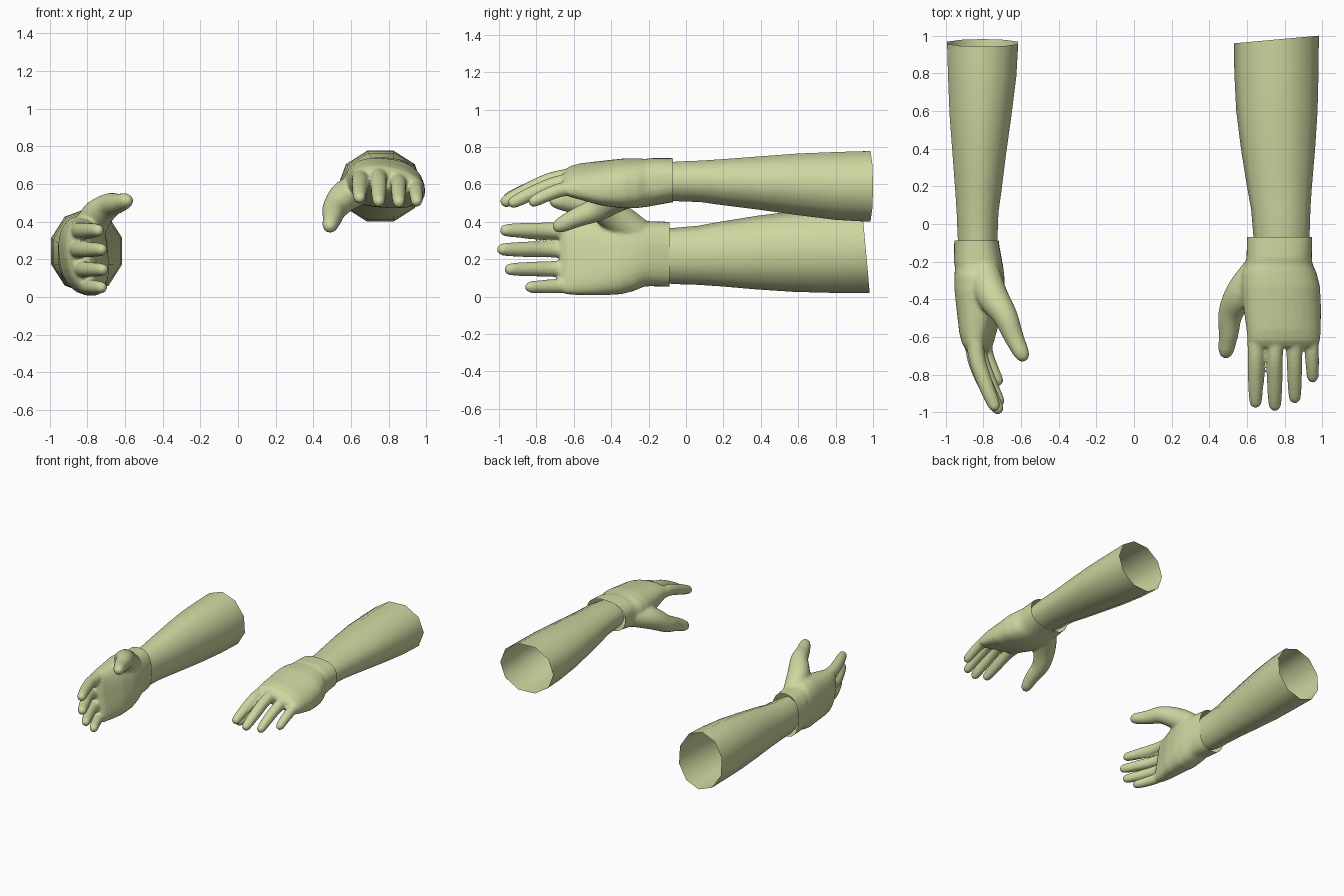
import bpy, bmesh, math
from mathutils import Vector, Matrix

if "Cube" in bpy.data.objects:
    bpy.data.objects.remove(bpy.data.objects["Cube"])

skin = bpy.data.materials.new("pale_olive")
skin.diffuse_color = (0.62, 0.67, 0.35, 1.0)
skin.use_nodes = True
skin.node_tree.nodes["Principled BSDF"].inputs["Base Color"].default_value = skin.diffuse_color


def loft(bm, rings, caps=True):
    """Skin a list of equal-length point rings."""
    loops = [[bm.verts.new(p) for p in r] for r in rings]
    n = len(loops[0])
    for a, b in zip(loops, loops[1:]):
        for i in range(n):
            j = (i + 1) % n
            bm.faces.new((a[i], a[j], b[j], b[i]))
    if caps:
        bm.faces.new(loops[0])
        bm.faces.new(loops[-1])


def section(y, x0, x1, z0, z1, n, power=1.0, arch=0.0):
    """Rounded cross-section; arch lowers the little-finger side."""
    pts = []
    for i in range(n):
        t = 2 * math.pi * i / n
        c, s = math.cos(t), math.sin(t)
        u = math.copysign(abs(c) ** power, c)
        v = math.copysign(abs(s) ** power, s)
        z = (z0 + z1) / 2 + v * (z1 - z0) / 2 - arch * (0.02 * u * u + 0.03 * u)
        pts.append(Vector(((x0 + x1) / 2 + u * (x1 - x0) / 2, y, z)))
    return pts


def smooth_path(points, steps=5):
    """Catmull-Rom interpolation of (x, y, z, radius) points."""
    p = [Vector(q) for q in points]
    p = [2 * p[0] - p[1]] + p + [2 * p[-1] - p[-2]]
    out = []
    for a, b, c, d in zip(p, p[1:], p[2:], p[3:]):
        for k in range(steps):
            t = k / steps
            out.append(0.5 * (2 * b + (c - a) * t + (2 * a - 5 * b + 4 * c - d) * t * t
                              + (3 * b - a - 3 * c + d) * t ** 3))
    return out + [p[-2]]


def digit(bm, points, n=16):
    """Tapered tube with a rounded tip; the path ends at the tip."""
    path = smooth_path(points)
    ends = [q.to_3d() for q in path]
    tip, tip_r = ends[-1], path[-1][3]
    rings = []
    for i, q in enumerate(path):
        c = q.to_3d()
        d = (ends[min(i + 1, len(ends) - 1)] - ends[max(i - 1, 0)]).normalized()
        s = d.cross(Vector((0, 0, 1))).normalized()
        w = s.cross(d)
        r = q[3]
        dist = (tip - c).length
        if dist < tip_r:
            r *= max(0.15, math.sqrt(max(0, 1 - (1 - dist / tip_r) ** 2)))
        rings.append([c + r * (math.cos(2 * math.pi * k / n) * s
                               + math.sin(2 * math.pi * k / n) * w) for k in range(n)])
    # extra rings round off the tip
    last = rings.pop()
    for f in (0.97, 0.82, 0.5, 0.2):
        back = d * tip_r * (1 - math.sqrt(1 - f * f))
        size = f * tip_r / max((last[0] - tip).length, 1e-6)
        if f == 0.97:
            rings = [r for r in rings if (sum(r, Vector()) / n - tip).length > tip_r]
        rings.append([tip - back + (p - tip) * size for p in last])
    loft(bm, rings)


def make_object(name, bm):
    bmesh.ops.recalc_face_normals(bm, faces=bm.faces)
    me = bpy.data.meshes.new(name)
    bm.to_mesh(me)
    bm.free()
    me.materials.append(skin)
    ob = bpy.data.objects.new(name, me)
    bpy.context.collection.objects.link(ob)
    return ob


def shade(ob):
    for p in ob.data.polygons:
        p.use_smooth = True


# Forearm: open ten-sided sleeve, flaring toward the elbow
bm = bmesh.new()
rings = []
for y, x0, x1, z0, z1 in [(-0.12, .64, .925, .515, .712), (-0.05, .633, .933, .51, .722),
                          (0.08, .622, .937, .505, .727), (0.2, .60, .945, .488, .735),
                          (0.4, .568, .962, .463, .75), (0.6, .543, .975, .435, .765),
                          (0.8, .533, .98, .41, .773), (0.98, .53, .982, .40, .778)]:
    e = (z1 - z0) * 0.025
    ring = section(y, x0, x1, z0 - e, z1 + e, 10)
    if y > 0.9:  # slanted elbow rim
        for p in ring:
            p.y += (p.x - 0.756) * 0.09
    rings.append(ring)
loft(bm, rings, caps=False)
right_forearm = make_object("right_forearm", bm)
shade(right_forearm)

# Hand: palm, four fingers and thumb, fused into one skin
bm = bmesh.new()
loft(bm, [section(y, x0, x1, z0, z1, 28, 0.8, k) for y, x0, x1, z0, z1, k in [
    (-0.02, .603, .945, .505, .738, 0), (-0.08, .60, .947, .503, .74, 0),
    (-0.18, .597, .945, .485, .742, .1), (-0.21, .592, .948, .48, .736, .2),
    (-0.26, .572, .97, .475, .738, .4), (-0.33, .568, .988, .475, .737, .6),
    (-0.45, .582, .994, .495, .722, .9), (-0.56, .597, .992, .53, .708, 1),
    (-0.62, .605, .988, .55, .692, 1), (-0.655, .625, .975, .575, .665, 1)]])
for pts in [
    # index, middle, ring, little finger
    [(.65, -.50, .63, .05), (.648, -.68, .622, .045), (.646, -.83, .575, .041), (.646, -.975, .515, .033)],
    [(.75, -.50, .65, .05), (.748, -.70, .628, .043), (.748, -.85, .565, .041), (.748, -.99, .495, .033)],
    [(.85, -.50, .63, .05), (.852, -.68, .605, .043), (.853, -.82, .553, .039), (.855, -.95, .49, .032)],
    [(.935, -.50, .59, .045), (.943, -.65, .575, .039), (.947, -.75, .54, .036), (.95, -.84, .495, .03)],
    # thumb
    [(.68, -.22, .59, .085), (.575, -.36, .54, .085), (.515, -.47, .47, .067),
     (.502, -.59, .42, .052), (.483, -.71, .362, .038)],
]:
    digit(bm, pts)
right_hand = make_object("right_hand", bm)
bpy.context.view_layer.objects.active = right_hand
right_hand.select_set(True)
m = right_hand.modifiers.new("fuse", 'REMESH')
m.mode = 'VOXEL'
m.voxel_size = 0.01
m = right_hand.modifiers.new("soften", 'SMOOTH')
m.factor = 0.5
m.iterations = 5
for name in ("fuse", "soften"):
    bpy.ops.object.modifier_apply(modifier=name)

# Open the cuff where the wrist enters
bm = bmesh.new()
bm.from_mesh(right_hand.data)
bmesh.ops.bisect_plane(bm, geom=bm.verts[:] + bm.edges[:] + bm.faces[:],
                       plane_co=(0, -0.07, 0), plane_no=(0, 1, 0), clear_outer=True)
bm.to_mesh(right_hand.data)
bm.free()
if not right_hand.data.materials:
    right_hand.data.materials.append(skin)
shade(right_hand)

# Left arm: mirrored copy turned thumb-up
turn = Matrix(((0, 0, -1, -0.215), (0, 1, 0, -0.018), (-1, 0, 0, 1.0), (0, 0, 0, 1)))
for ob in (right_forearm, right_hand):
    me = ob.data.copy()
    me.transform(turn)
    me.flip_normals()
    left = bpy.data.objects.new(ob.name.replace("right", "left"), me)
    bpy.context.collection.objects.link(left)
